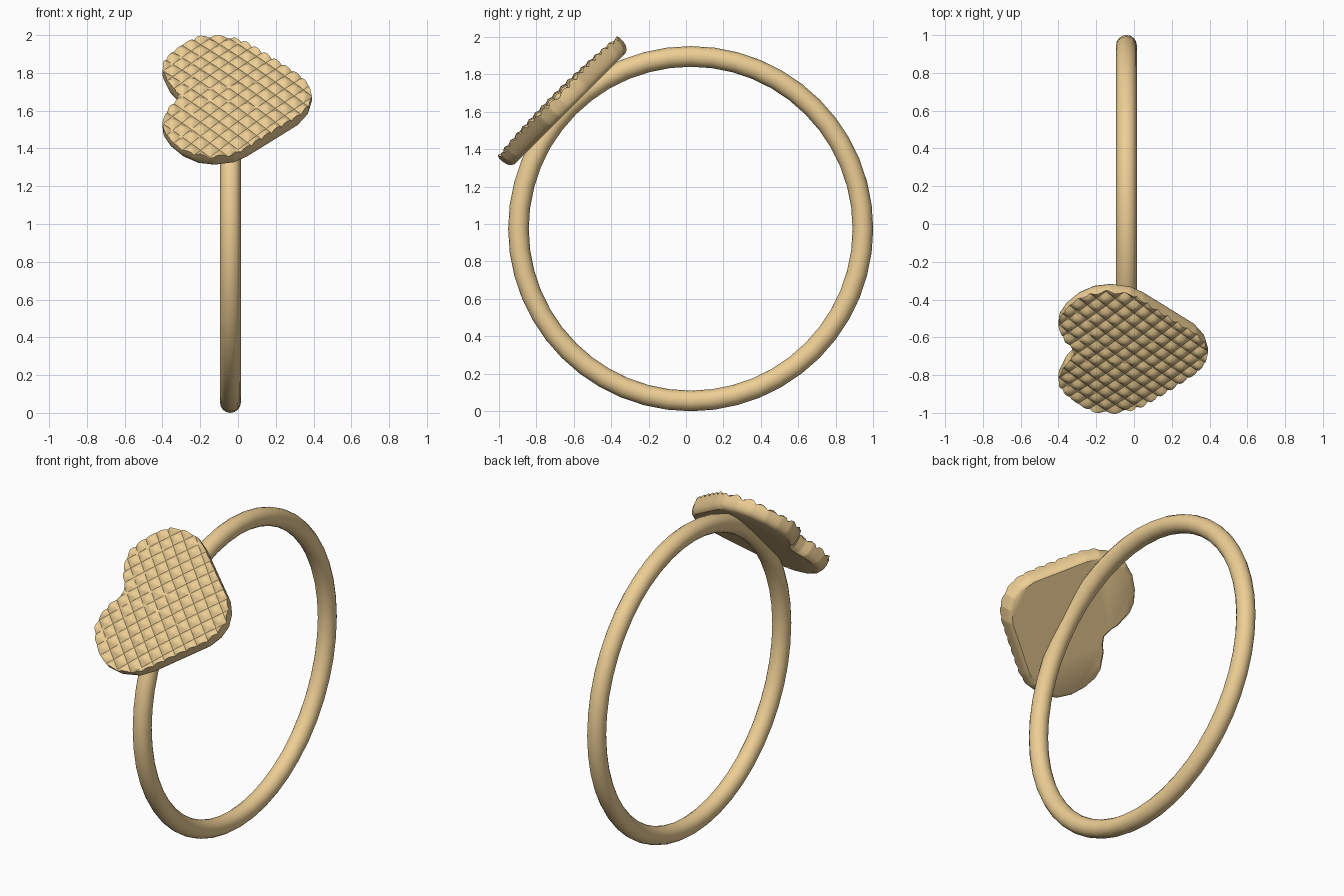
import bpy, bmesh, math
from mathutils import Vector

if "Cube" in bpy.data.objects:
    bpy.data.objects.remove(bpy.data.objects["Cube"])

gold = bpy.data.materials.new("gold")
gold.diffuse_color = (0.85, 0.62, 0.30, 1)
gold.use_nodes = True
gold.node_tree.nodes["Principled BSDF"].inputs["Base Color"].default_value = gold.diffuse_color


def finish(obj, angle):
    obj.data.materials.append(gold)
    bpy.ops.object.select_all(action='DESELECT')
    obj.select_set(True)
    bpy.context.view_layer.objects.active = obj
    bpy.ops.object.shade_smooth_by_angle(angle=math.radians(angle))


# ring band
bpy.ops.mesh.primitive_torus_add(major_segments=48, minor_segments=16,
                                 major_radius=0.92, minor_radius=0.055,
                                 location=(-0.04, 0.025, 0.975),
                                 rotation=(0, math.pi / 2, 0))
band = bpy.context.object
band.name = "ring_band"
finish(band, 40)

# heart outline (upper half, mirrored below): x across, y along the plate
half = [(-.335, .05), (-.365, .09), (-.40, .19), (-.395, .25), (-.36, .32),
        (-.30, .39), (-.22, .44), (-.13, .455), (-.02, .435), (.05, .39),
        (.33, .145), (.375, .075)]
outline = [(-.315, 0)] + half + [(.392, 0)] + [(x, -y) for x, y in reversed(half)]

PITCH, BUMP, DOME, RIM = 0.07, 0.021, 0.025, 1.655
bm = bmesh.new()
bm.faces.new([bm.verts.new((x, y, 0)) for x, y in reversed(outline)])

# cut the front face into a fine diagonal grid
diagonals = [Vector((1, 1, 0)).normalized(), Vector((1, -1, 0)).normalized()]
bmesh.ops.triangulate(bm, faces=bm.faces[:])
for d in diagonals:
    for i in range(-40, 41):
        bmesh.ops.bisect_plane(bm, geom=bm.verts[:] + bm.edges[:] + bm.faces[:],
                               dist=1e-5, plane_co=d * (i * PITCH / 4), plane_no=d)

# raise pillow-shaped waffle cells on a gentle dome
for v in bm.verts:
    a, b = (abs(math.sin(math.pi * v.co.dot(d) / PITCH)) for d in diagonals)
    r2 = (v.co.x ** 2 + v.co.y ** 2) / 0.46 ** 2
    v.co.z = RIM + BUMP * (a * b) ** 0.75 + DOME * max(0, 1 - r2)

# side wall with a rounded back edge, then the flat back
edges = [e for e in bm.edges if e.is_boundary]
previous = 1.0
for scale, height in [(1.0, 1.635), (0.985, 1.607), (0.96, 1.59), (0.92, 1.58)]:
    ext = bmesh.ops.extrude_edge_only(bm, edges=edges)["geom"]
    edges = [g for g in ext if isinstance(g, bmesh.types.BMEdge)]
    for v in [g for g in ext if isinstance(g, bmesh.types.BMVert)]:
        v.co.x *= scale / previous
        v.co.y *= scale / previous
        v.co.z = height
    edges = [e for e in edges if e.is_boundary]
    previous = scale
bmesh.ops.triangle_fill(bm, edges=edges, use_beauty=True)
bmesh.ops.recalc_face_normals(bm, faces=bm.faces[:])

# tilt the plate 45 degrees onto the upper front of the band
k = math.sqrt(0.5)
for v in bm.verts:
    x, s, n = v.co.x, v.co.y + 0.705, v.co.z
    v.co = Vector((x, (s - n) * k, (s + n) * k))
mesh = bpy.data.meshes.new("heart_plate")
bm.to_mesh(mesh)
bm.free()
heart = bpy.data.objects.new("heart_plate", mesh)
bpy.context.collection.objects.link(heart)
finish(heart, 35)
